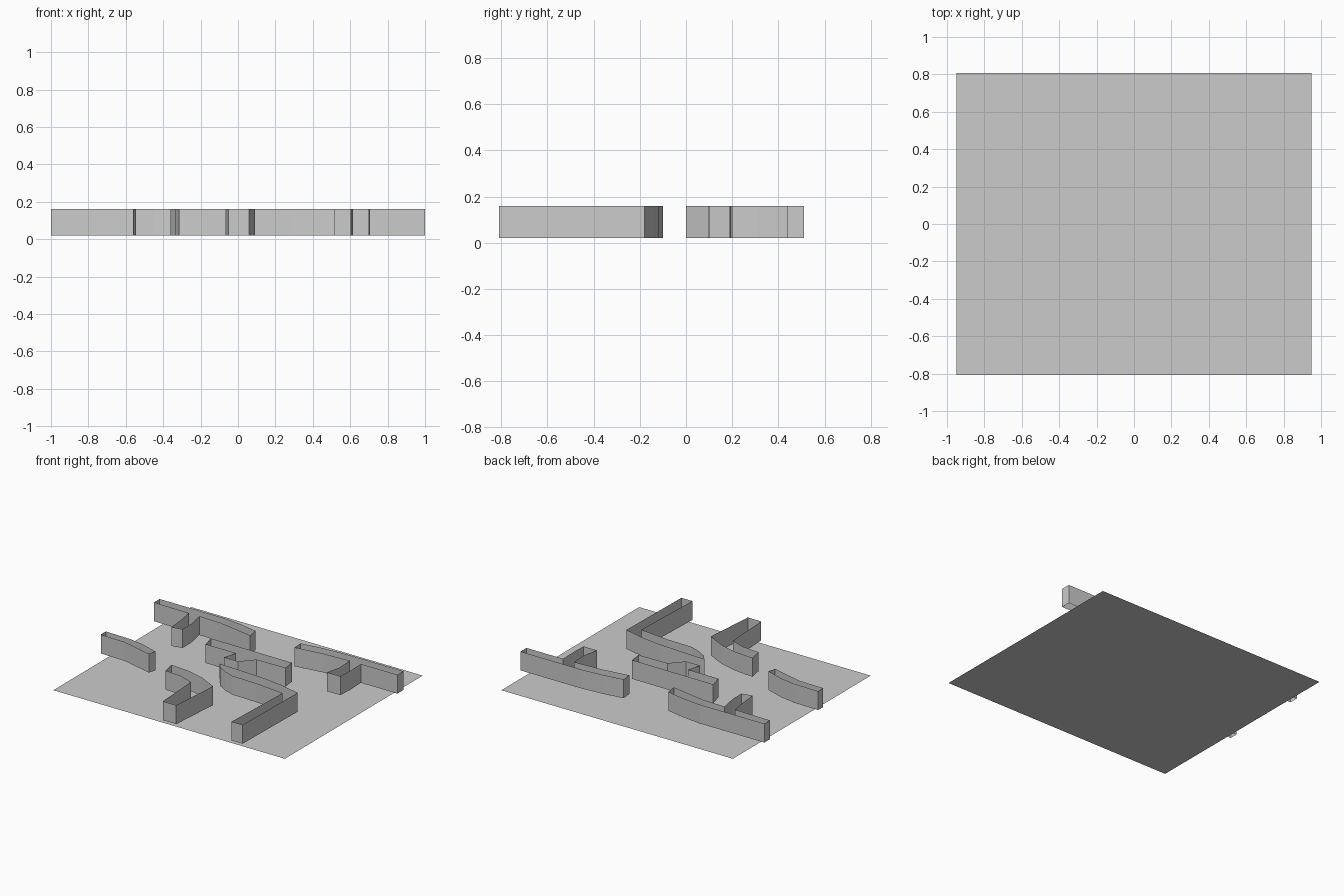
import bpy

Z0, Z1 = 0.02, 0.16


def make_object(name, verts, faces):
    mesh = bpy.data.meshes.new(name)
    mesh.from_pydata(verts, [], faces)
    mesh.update()
    ob = bpy.data.objects.new(name, mesh)
    bpy.context.collection.objects.link(ob)
    return ob


def open_wall(name, outline):
    """Closed outline raised into a hollow wall with no caps."""
    n = len(outline)
    verts = [(x, y, Z0) for x, y in outline] + [(x, y, Z1) for x, y in outline]
    faces = [(i, (i + 1) % n, n + (i + 1) % n, n + i) for i in range(n)]
    return make_object(name, verts, faces)


# flat base sheet
make_object("base_sheet",
            [(-.95, -.807, 0), (.95, -.807, 0), (.95, .807, 0), (-.95, .807, 0)],
            [(0, 1, 2, 3)])

# long bent beams with a stub, left and right at the back
open_wall("back_left_wall", [
    (-1, .445), (-.71, .44), (-.69, .31), (-.68, .19), (-.60, .205),
    (-.60, .31), (-.625, .44), (-.45, .435), (-.17, .385),
    (-.18, .465), (-.32, .493), (-.47, .51), (-1, .51)])
open_wall("back_right_wall", [
    (1, .44), (1, .51), (.50, .51), (.34, .498), (.18, .475), (.185, .40),
    (.40, .43), (.61, .44), (.615, .31), (.59, .20), (.70, .20),
    (.705, .31), (.70, .44)])

# straight centre beam with a slanted stub
open_wall("centre_wall", [
    (-.335, .10), (-.085, .10), (-.115, 0), (0, 0), (.085, .095),
    (.32, .10), (.31, .19), (-.36, .195)])

# short beam at the left
open_wall("left_wall", [
    (-1, -.18), (-.80, -.185), (-.56, -.245), (-.545, -.19),
    (-.68, -.145), (-.80, -.125), (-1, -.12)])

# angled walls with legs reaching the front edge
open_wall("front_centre_wall", [
    (-.315, -.40), (-.18, -.41), (-.07, -.45), (-.05, -.81), (.06, -.81),
    (.09, -.42), (-.05, -.35), (-.18, -.315), (-.335, -.30)])
open_wall("front_right_wall", [
    (-.05, -.14), (.02, -.18), (.10, -.21), (.30, -.215), (.535, -.24),
    (.515, -.81), (.605, -.81), (.615, -.18), (.45, -.14), (.30, -.12),
    (-.08, -.10)])
